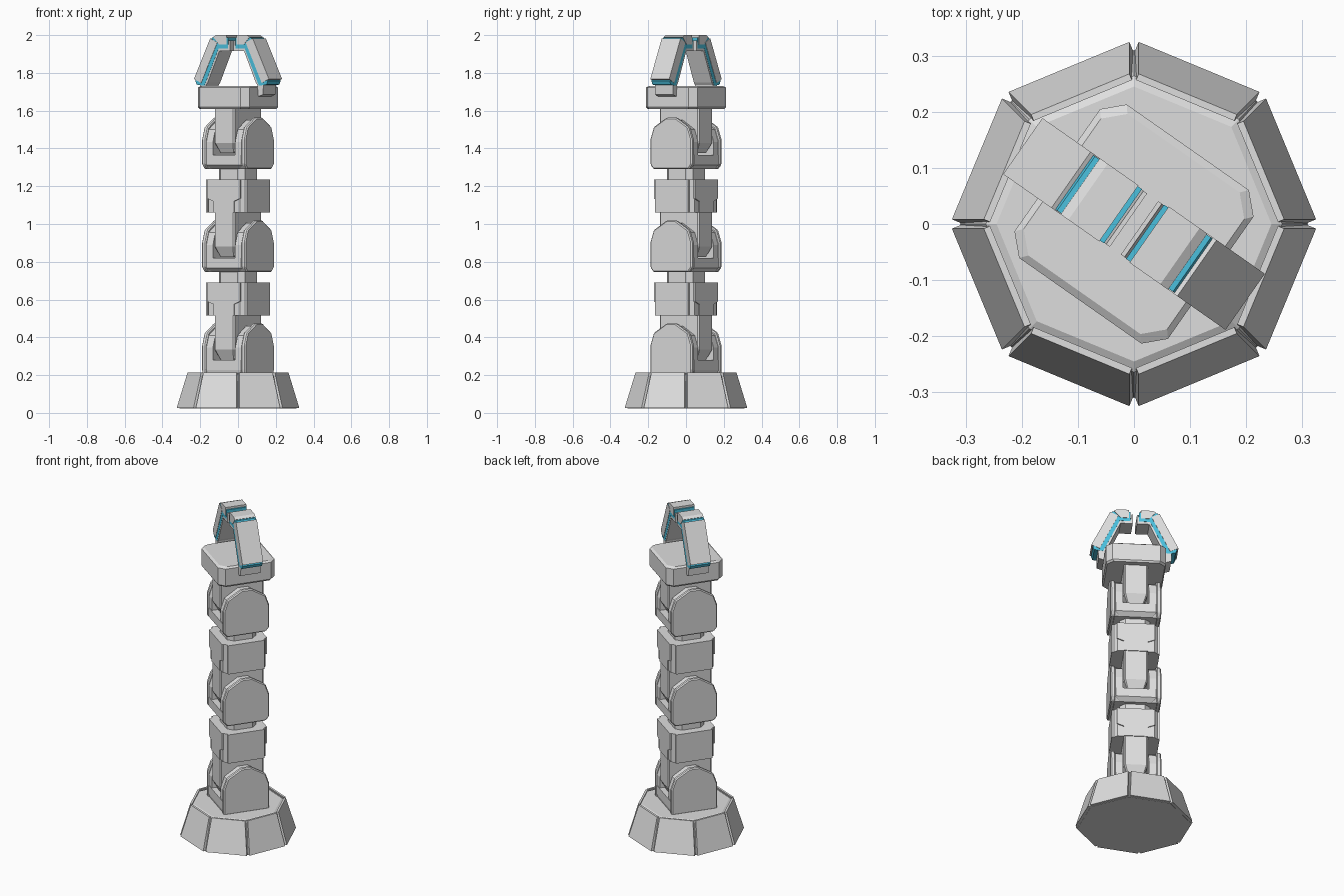
import bpy, bmesh, math

if "Cube" in bpy.data.objects:
    bpy.data.objects.remove(bpy.data.objects["Cube"])

TURN = math.radians(-35)      # the arm is swivelled on its base


def material(name, rgb):
    m = bpy.data.materials.new(name)
    m.diffuse_color = (*rgb, 1)
    m.use_nodes = True
    m.node_tree.nodes["Principled BSDF"].inputs["Base Color"].default_value = m.diffuse_color
    return m


GREY = material("light grey", (0.73, 0.73, 0.73))
TEAL = material("teal", (0.07, 0.53, 0.73))


def loft(name, rings, mat=GREY, turn=TURN, bevel=0):
    """Join equal-sized point rings into one closed solid."""
    bm = bmesh.new()
    loops = [[bm.verts.new(p) for p in r] for r in rings]
    n = len(loops[0])
    for a, b in zip(loops, loops[1:]):
        for i in range(n):
            j = (i + 1) % n
            bm.faces.new((a[i], a[j], b[j], b[i]))
    bm.faces.new(loops[0][::-1])
    bm.faces.new(loops[-1])
    bmesh.ops.recalc_face_normals(bm, faces=bm.faces)
    me = bpy.data.meshes.new(name)
    bm.to_mesh(me)
    bm.free()
    me.materials.append(mat)
    ob = bpy.data.objects.new(name, me)
    ob.rotation_euler.z = turn
    bpy.context.collection.objects.link(ob)
    if bevel:
        mod = ob.modifiers.new("bevel", 'BEVEL')
        mod.width, mod.segments = bevel, 1
    return ob


def block_ring(z, x, y, c):
    """Rectangle with chamfered corners."""
    return [(x, y - c, z), (x - c, y, z), (c - x, y, z), (-x, y - c, z),
            (-x, c - y, z), (c - x, -y, z), (x - c, -y, z), (x, c - y, z)]


def block(name, levels, bevel=0):
    return loft(name, [block_ring(*l) for l in levels], bevel=bevel)


def slab_x(name, profile, x0, x1, bevel=0):
    return loft(name, [[(x, y, z) for y, z in profile] for x in (x0, x1)], bevel=bevel)


def slab_y(name, profile, half, mat=GREY, side=1):
    return loft(name, [[(side * x, y, z) for x, z in profile] for y in (-half, half)], mat)


# Base: octagonal core with eight separate armour plates
def octagon(r, z):
    return [(r * math.cos(i * math.pi / 4), r * math.sin(i * math.pi / 4), z) for i in range(8)]


loft("base_core", [octagon(0.31, 0.024), octagon(0.264, 0.2), octagon(0.245, 0.21)], turn=0)


def plate_ring(r, z, thick, gap=0.009):
    a = r * math.cos(math.pi / 8)
    h = r * math.sin(math.pi / 8) - gap
    return [(a, -h, z), (a, h, z), (a - thick, h, z), (a - thick, -h, z)]


for i in range(8):
    loft("base_plate", [plate_ring(0.328, 0.026, 0.02), plate_ring(0.271, 0.213, 0.012)],
         turn=math.pi / 8 + i * math.pi / 4)


# Clevis: saddle with two domed cheeks, dome top at z = top
def clevis(top, bottom):
    slim = 0 if top < 0.6 else 0.02
    block("clevis_saddle", [(bottom, 0.125 - slim, 0.127 - slim, 0.02),
                            (bottom + 0.022, 0.132, 0.132, 0.02),
                            (bottom + 0.075, 0.132, 0.132, 0.02)])
    half = [(0.133 - slim, bottom), (0.135, bottom + 0.025), (0.135, top - 0.118),
            (0.112, top - 0.052), (0.03, top - 0.002)]
    outline = half + [(-y, z) for y, z in reversed(half)]
    inner = [(y * 0.95, z if z < bottom + 0.03 else z - 0.012) for y, z in outline]
    for s in (-1, 1):
        slab_x("clevis_cheek", inner, s * 0.072, s * 0.118)
        slab_x("cheek_cover", outline, s * 0.114, s * 0.141, bevel=0.006)
    # hinge pin between the cheeks
    pin = [(0.045 * math.cos(a * math.pi / 4), top - 0.125 + 0.045 * math.sin(a * math.pi / 4))
           for a in range(8)]
    slab_x("hinge_pin", pin, -0.1, 0.1)


# Tongue hanging from a block into the clevis below
def tongue(z):
    block("hinge_tongue", [(z - 0.235, 0.045, 0.10, 0.005), (z - 0.18, 0.066, 0.128, 0.008),
                           (z + 0.03, 0.066, 0.128, 0.008)])


for k in range(3):
    lift = 0.545 * k
    clevis(0.475 + lift, 0.205 if k == 0 else 0.2 + lift)
    tongue((0.515 + lift) if k < 2 else 1.61)

# Arm segments with side panels and a neck above each one
for k in range(2):
    z = 0.515 + 0.545 * k
    block("arm_segment", [(z, 0.124, 0.126, 0.022), (z + 0.175, 0.124, 0.126, 0.022)])
    for s in (-1, 1):
        slab_x("segment_side_panel", [(-0.107, z), (0.107, z), (0.107, z + 0.175),
                                      (-0.107, z + 0.175)], s * 0.12, s * 0.133)
        # stepped front panel, narrow below and wide above
        step = [(-0.066, z), (0.066, z), (0.066, z + 0.06), (0.105, z + 0.075),
                (0.105, z + 0.175), (-0.105, z + 0.175), (-0.105, z + 0.075), (-0.066, z + 0.06)]
        loft("segment_front_panel", [[(x, s * y, zz) for x, zz in step] for y in (0.12, 0.133)])
    block("segment_neck", [(z + 0.17, 0.085, 0.085, 0.03), (z + 0.24, 0.085, 0.085, 0.03)])

# Head block that carries the gripper
block("head_block", [(1.61, 0.160, 0.160, 0.034), (1.62, 0.167, 0.167, 0.034),
                     (1.722, 0.167, 0.167, 0.034), (1.731, 0.156, 0.154, 0.034)])

# Gripper: two mirrored claws; thick armour outside, teal core showing at the
# joints and along the inner edge, thin grey lining around the opening
LINING = [(0.012, 1.972), (0.02, 1.972), (0.024, 1.934), (0.088, 1.934), (0.178, 1.74),
          (0.205, 1.74), (0.202, 1.685), (0.172, 1.675), (0.166, 1.735), (0.155, 1.75),
          (0.080, 1.915), (0.012, 1.915)]
CORE = [(0.024, 1.988), (0.126, 1.987), (0.234, 1.757), (0.226, 1.738), (0.176, 1.732),
        (0.084, 1.930), (0.024, 1.930)]
ARMOUR = [(0.137, 1.983), (0.242, 1.768), (0.196, 1.746), (0.092, 1.961)]
CAP = [(0.033, 2.0), (0.1, 2.0), (0.117, 1.99), (0.08, 1.949), (0.033, 1.949)]
for s in (-1, 1):
    slab_y("claw_lining", LINING, 0.058, side=s)
    slab_y("claw_teal_core", CORE, 0.059, TEAL, s)
    slab_y("claw_outer_armour", ARMOUR, 0.061, side=s)
    slab_y("claw_top_armour", CAP, 0.061, side=s)
